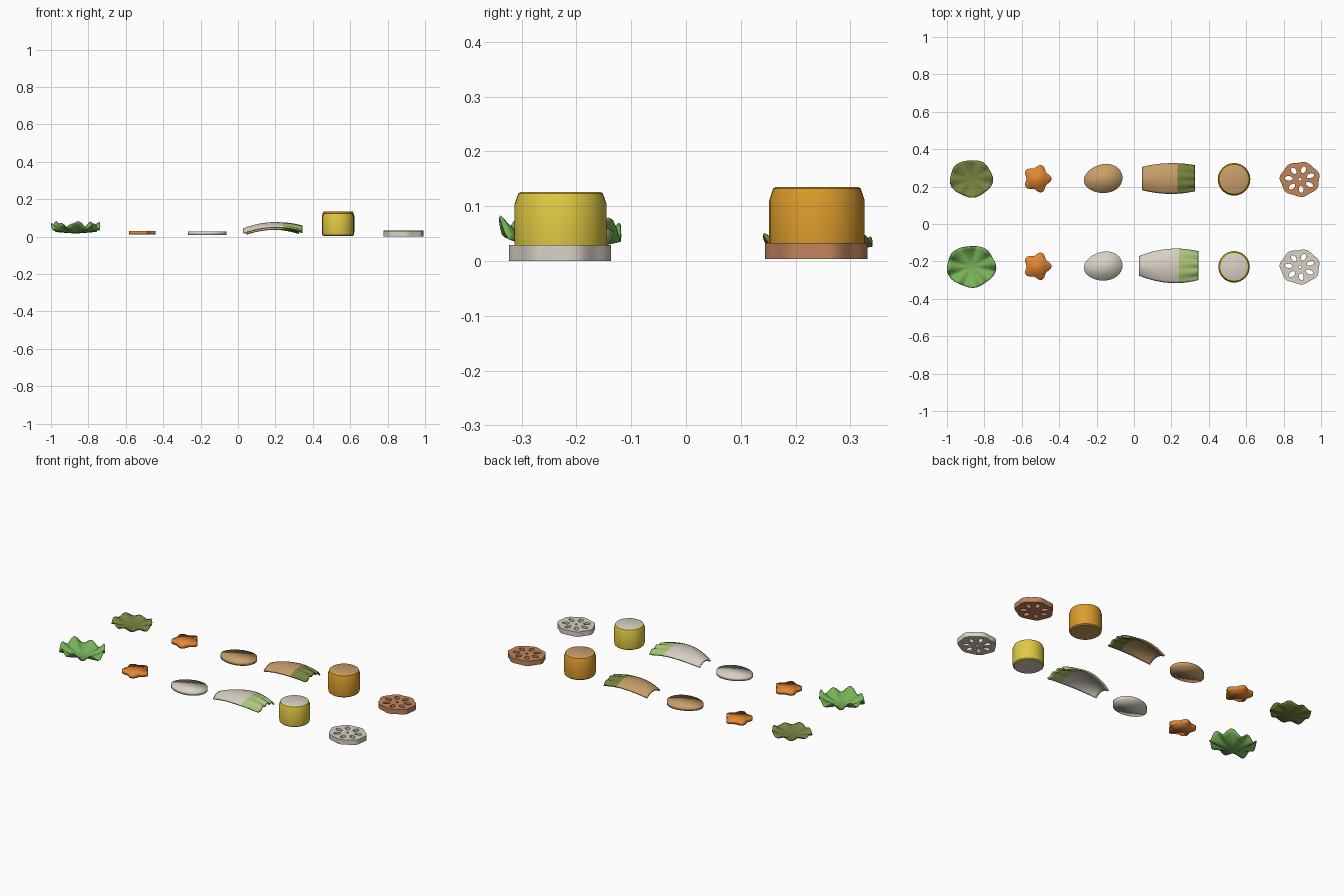
import bpy, bmesh
from math import sin, cos, pi, radians

cube = bpy.data.objects.get("Cube")
if cube:
    bpy.data.objects.remove(cube, do_unlink=True)


def material(name, rgb):
    lin = [((c + 0.055) / 1.055) ** 2.4 for c in rgb] + [1]
    m = bpy.data.materials.new(name)
    m.use_nodes = True
    m.diffuse_color = lin
    m.node_tree.nodes["Principled BSDF"].inputs["Base Color"].default_value = lin
    return m


GREEN = material("leaf green", (0.47, 0.70, 0.35))
OLIVE = material("cooked olive", (0.47, 0.51, 0.25))
ORANGE = material("orange", (0.89, 0.53, 0.20))
CREAM = material("cream", (0.85, 0.82, 0.77))
TAN = material("tan", (0.78, 0.62, 0.41))
PALE = material("pale green", (0.68, 0.79, 0.48))
YELLOW = material("yellow", (0.88, 0.79, 0.26))
AMBER = material("amber", (0.86, 0.61, 0.17))
BROWN = material("brown", (0.76, 0.52, 0.36))


def finish(bm, name, mats, loc, sharp=None):
    bmesh.ops.recalc_face_normals(bm, faces=bm.faces)
    me = bpy.data.meshes.new(name)
    bm.to_mesh(me)
    bm.free()
    for m in mats:
        me.materials.append(m)
    for p in me.polygons:
        p.use_smooth = True
    if sharp:
        me.set_sharp_from_angle(angle=radians(sharp))
    ob = bpy.data.objects.new(name, me)
    ob.location = loc
    bpy.context.collection.objects.link(ob)
    return ob


def ring(n, point):
    return [point(2 * pi * i / n) for i in range(n)]


def slab(name, loops, height, mat, loc, sharp=None):
    """Fill an outline, with optional holes, and give it thickness."""
    bm = bmesh.new()
    edges = []
    for loop in loops:
        vs = [bm.verts.new((x, y, 0)) for x, y in loop]
        edges += [bm.edges.new((vs[i - 1], vs[i])) for i in range(len(vs))]
    bmesh.ops.triangle_fill(bm, use_beauty=True, edges=edges)
    top = bmesh.ops.extrude_face_region(bm, geom=bm.faces[:])["geom"]
    up = [v for v in top if isinstance(v, bmesh.types.BMVert)]
    bmesh.ops.translate(bm, verts=up, vec=(0, 0, height))
    return finish(bm, name, [mat], loc, sharp)


def solidify(ob, thickness):
    mod = ob.modifiers.new("thickness", "SOLIDIFY")
    mod.thickness = thickness
    mod.offset = 0


def lettuce(name, loc, rx, ry, lift, wave, mat):
    """Round dished leaf with a ruffled rim."""
    bm = bmesh.new()
    bmesh.ops.create_circle(bm, cap_ends=False, segments=64, radius=1)
    for v in bm.verts[:]:
        bm.verts.remove(v)
    n, rows = 64, 8
    centre = bm.verts.new((0, 0, 0))
    prev = None
    for r in range(1, rows + 1):
        t = r / rows

        def point(a):
            k = t * (1 + 0.03 * t * cos(5 * a + 1))
            ruffle = sin(8 * a + 0.6) + 0.4 * sin(3 * a)
            return (rx * k * cos(a), ry * k * sin(a),
                    lift * t * t + wave * t ** 2.5 * ruffle)
        cur = [bm.verts.new(p) for p in ring(n, point)]
        for i in range(n):
            if prev:
                bm.faces.new((prev[i - 1], prev[i], cur[i], cur[i - 1]))
            else:
                bm.faces.new((centre, cur[i], cur[i - 1]))
        prev = cur
    solidify(finish(bm, name, [mat], loc), 0.005)


def cabbage(name, loc, length, widths, z_mid, z_ends, mats):
    """Arched leaf strip: firm stem, rippled green end."""
    bm = bmesh.new()
    nx, ny = 24, 16
    w0, w1, w2 = widths
    rows = []
    for i in range(nx + 1):
        u = i / nx
        # quadratic through the half widths at start, middle and end
        def quad(a, b, c):
            return a * (1 - u) * (1 - 2 * u) + 4 * b * u * (1 - u) + c * u * (2 * u - 1)
        half, height = quad(w0, w1, w2), quad(z_ends[0], z_mid, z_ends[1])
        leafy = max(0, (u - 0.6) / 0.4)
        row = []
        for j in range(ny + 1):
            s = 2 * j / ny - 1
            z = height - 0.022 * s * s + 0.006 * leafy * sin(11 * s)
            row.append(bm.verts.new((length * (u - 0.5), half * s, z)))
        rows.append(row)
    for i in range(nx):
        for j in range(ny):
            f = bm.faces.new((rows[i][j], rows[i + 1][j], rows[i + 1][j + 1], rows[i][j + 1]))
            f.material_index = int(i >= nx * 0.66)
    solidify(finish(bm, name, mats, loc), 0.009)


def corn(name, loc, radius, height, mats):
    """Cylinder with chamfered rims and pale cut ends."""
    bm = bmesh.new()
    n = 32
    profile = [(0.9, 0), (0.97, 0.04), (1, 0.16), (1, 0.82), (0.92, 0.98), (0.86, 1)]
    prev = None
    for k, h in profile:
        cur = [bm.verts.new(p) for p in ring(
            n, lambda a: (radius * k * cos(a), radius * k * sin(a), height * h))]
        if prev:
            for i in range(n):
                bm.faces.new((prev[i - 1], prev[i], cur[i], cur[i - 1]))
        else:
            bm.faces.new(cur).material_index = 1
        prev = cur
    bm.faces.new(prev).material_index = 1
    finish(bm, name, mats, loc, 35)


def flower(a):
    r = 0.067 + 0.009 * cos(5 * a)
    return r * cos(a), r * sin(a)


def oval(a):
    x, y = 0.104 * cos(a), 0.077 * sin(a) * (1 + 0.1 * cos(a))
    t = radians(8)
    return x * cos(t) - y * sin(t), x * sin(t) + y * cos(t)


def lotus_loops():
    phase = radians(20)

    def rim(a):
        k = 1 + 0.035 * cos(7 * (a - phase))
        return 0.105 * k * cos(a), 0.092 * k * sin(a)
    loops = [ring(56, rim), ring(10, lambda a: (0.008 * cos(a), 0.007 * sin(a)))]
    for i in range(7):
        d = phase + 2 * pi * i / 7

        def hole(a):
            x, y = 0.06 + 0.021 * cos(a), 0.013 * sin(a)
            return x * cos(d) - y * sin(d), 0.9 * (x * sin(d) + y * cos(d))
        loops.append(ring(14, hole))
    return loops


# Front row raw, back row cooked
lettuce("raw_lettuce", (-0.87, -0.227, 0.02), 0.13, 0.11, 0.038, 0.017, GREEN)
lettuce("cooked_lettuce", (-0.87, 0.243, 0.02), 0.114, 0.099, 0.018, 0.008, OLIVE)

for state, y, flesh, root in (("raw", -0.226, CREAM, CREAM), ("cooked", 0.242, TAN, BROWN)):
    slab(state + "_carrot_slice", [ring(50, flower)], 0.02, ORANGE, (-0.517, y, 0.011))
    slab(state + "_potato_slice", [ring(40, oval)], 0.02, flesh, (-0.165, y, 0.008))
    slab(state + "_lotus_slice", lotus_loops(), 0.029, root,
         (0.887, y - 0.003, 0 if state == "raw" else 0.004), 40)

cabbage("raw_cabbage", (0.187, -0.224, 0), 0.315, (0.05, 0.089, 0.075),
        0.073, (0.04, 0.049), (CREAM, PALE))
cabbage("cooked_cabbage", (0.185, 0.243, 0), 0.28, (0.06, 0.08, 0.068),
        0.062, (0.036, 0.045), (TAN, OLIVE))

corn("raw_corn", (0.535, -0.229, 0.004), 0.084, 0.122, (YELLOW, CREAM))
corn("cooked_corn", (0.535, 0.239, 0.004), 0.087, 0.131, (AMBER, TAN))
